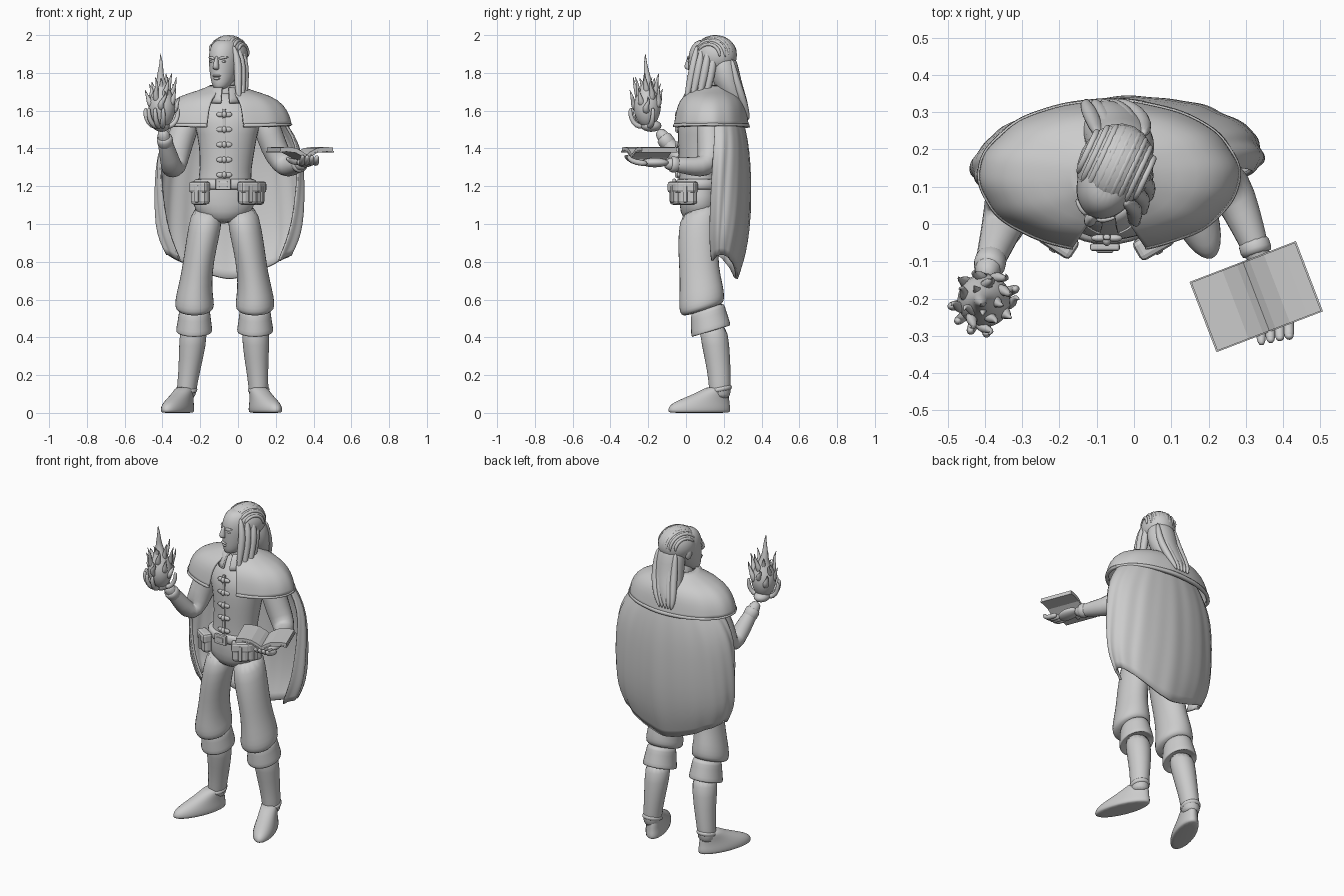
import bpy, bmesh, math, random
from math import sin, cos, pi, radians
from mathutils import Vector, Matrix, Quaternion

random.seed(4)
default_cube = bpy.data.objects.get("Cube")
if default_cube:
    bpy.data.objects.remove(default_cube)

grey = bpy.data.materials.new("plain_grey")
grey.use_nodes = True
tone = (0.6, 0.6, 0.6, 1)
grey.diffuse_color = tone
grey.node_tree.nodes["Principled BSDF"].inputs["Base Color"].default_value = tone
HERE = Matrix.Identity(4)


def finish(name, bm, place=HERE, levels=1, smooth=True):
    bmesh.ops.transform(bm, matrix=place, verts=bm.verts)
    bmesh.ops.recalc_face_normals(bm, faces=bm.faces)
    mesh = bpy.data.meshes.new(name)
    bm.to_mesh(mesh)
    bm.free()
    mesh.materials.append(grey)
    for poly in mesh.polygons:
        poly.use_smooth = smooth
    obj = bpy.data.objects.new(name, mesh)
    bpy.context.collection.objects.link(obj)
    if levels:
        mod = obj.modifiers.new("Smooth", 'SUBSURF')
        mod.levels = mod.render_levels = levels
    return obj


def skin(name, rings, place=HERE, closed=True):
    """Bridge rings of points; closed rings are capped."""
    bm = bmesh.new()
    rows = [[bm.verts.new(p) for p in ring] for ring in rings]
    n = len(rows[0])
    for a, b in zip(rows, rows[1:]):
        for i in range(n if closed else n - 1):
            j = (i + 1) % n
            bm.faces.new((a[i], a[j], b[j], b[i]))
    if closed:
        bm.faces.new(rows[0])
        bm.faces.new(rows[-1])
    return finish(name, bm, place)


def loft(name, stations, place=HERE, slope=0, n=16):
    """Level ellipses (x, y, z, rx, ry); slope lifts the rear."""
    turns = [2 * pi * i / n for i in range(n)]
    return skin(name, [[(x + rx * cos(t), y + ry * sin(t), z + slope * ry * sin(t))
                        for t in turns] for x, y, z, rx, ry in stations], place)


def tube(name, path, radii, place=HERE, n=10):
    """Round section swept along a path without twisting."""
    pts = [Vector(p) for p in path]
    rings, old = [], None
    for i, p in enumerate(pts):
        ahead = (pts[min(i + 1, len(pts) - 1)] - pts[max(i - 1, 0)]).normalized()
        side = ahead.orthogonal().normalized() if old is None else old.rotation_difference(ahead) @ side
        old = ahead
        rings.append([p + radii[i] * (Quaternion(ahead, 2 * pi * k / n) @ side) for k in range(n)])
    return skin(name, rings, place)


def ball(name, loc, size, place=HERE):
    bm = bmesh.new()
    bmesh.ops.create_uvsphere(bm, u_segments=20, v_segments=12, radius=1)
    shape = Matrix.Translation(loc) @ Matrix.Diagonal((*size, 1))
    return finish(name, bm, place @ shape, 0)


def box(name, loc, size, turn=0, bevel=0.012):
    bm = bmesh.new()
    bmesh.ops.create_cube(bm, size=1)
    shape = Matrix.Translation(loc) @ Matrix.Rotation(radians(turn), 4, 'Z')
    obj = finish(name, bm, shape @ Matrix.Diagonal((*size, 1)), 0, False)
    mod = obj.modifiers.new("Round", 'BEVEL')
    mod.width, mod.segments = bevel, 2
    return obj


def drape(name, cx, cy, rows, arcs, lift=0, fold=0, skew=0, thick=0.014, front=1, n=80):
    """Open cloth around the back; rows are (z, rx, ry), arcs its half-angles at top and hem."""
    rings = []
    for k, (z, rx, ry) in enumerate(rows):
        v = k / (len(rows) - 1)
        arc = radians(arcs[0] + (arcs[1] - arcs[0]) * v * v * (3 - 2 * v))
        ring = []
        for i in range(n + 1):
            t = 2 * i / n - 1
            a = t * arc
            r = 1 + fold * v ** .5 * (sin(24 * t + v) + 0.7 * sin(40 * t + 1 - v))
            x = rx * r * sin(a)
            y = ry * r * cos(a) * (front if cos(a) < 0 else 1)
            ring.append((cx + x, cy + y + skew * v ** .5 * x, z + lift * v * abs(sin(a)) ** 1.5))
        rings.append(ring)
    obj = skin(name, rings, closed=False)
    mod = obj.modifiers.new("Cloth", 'SOLIDIFY')
    mod.thickness, mod.offset = thick, 0
    return obj


# Torso and belt
loft("torso", [(-.078, .07, 1.0, .06, .07), (-.076, .07, 1.06, .165, .105),
               (-.073, .075, 1.15, .17, .115), (-.07, .07, 1.24, .135, .108),
               (-.06, .075, 1.35, .145, .114), (-.055, .08, 1.48, .16, .128),
               (-.06, .09, 1.58, .2, .132), (-.065, .11, 1.66, .13, .09), (-.065, .11, 1.7, .06, .06)])
loft("belt", [(-.07, .07, z, .162 + g, .118 + g) for z, g in
              ((1.18, 0), (1.185, .013), (1.235, .01), (1.24, -.005))])
box("belt_buckle", (-.078, -.062, 1.21), (.08, .02, .06), bevel=.006)
box("buckle_plate", (-.078, -.07, 1.21), (.045, .015, .03), bevel=.004)
box("placket", (-.073, -.035, 1.42), (.02, .016, .38), bevel=.006)
for i in range(5):
    z = 1.26 + .08 * i
    ball("toggle", (-.073, -.043, z), (.012, .016, .018))
    for s in (-1, 1):
        ball("toggle_loop", (-.073 + s * .02, -.038, z), (.022, .01, .014))

# Pouches on the belt
for x, y, turn in ((-.2, -.04, -33), (.05, -.045, 30), (.1, .01, 65)):
    out = Vector((sin(radians(turn)), -cos(radians(turn)), 0))
    spot = Vector((x, y, 1.16))
    box("pouch", spot, (.1, .06, .12), turn, .022)
    box("pouch_flap", spot + out * .006 + Vector((0, 0, .035)), (.106, .06, .06), turn, .014)
    box("pouch_strap", spot + out * .032, (.022, .016, .09), turn, .005)

# Legs, boots and feet; the left foot stands closer in
MID = -.07
for s in (-1, 1):
    side = "left_" if s > 0 else "right_"
    tuck = .07 if s > 0 else 0

    def leg(rows):
        return [(MID + s * x - tuck * max(0, .45 - z), y, z, rx, ry) for x, y, z, rx, ry in rows]

    loft(side + "trouser", leg([(.09, .07, 1.1, .08, .1), (.106, .065, .98, .09, .108), (.128, .065, .87, .085, .108),
                                (.148, .07, .74, .083, .104), (.16, .08, .64, .096, .118),
                                (.16, .083, .585, .106, .122), (.16, .088, .555, .104, .116),
                                (.16, .09, .54, .085, .095)]), slope=.32)
    loft(side + "boot_cuff", leg([(.16, .115, .56, .078, .086), (.16, .115, .54, .084, .092),
                                  (.161, .125, .48, .091, .1), (.162, .132, .435, .1, .108),
                                  (.162, .134, .428, .094, .1), (.162, .134, .45, .07, .075)]), slope=.3)
    loft(side + "boot_shaft", leg([(.163, .138, .48, .076, .078), (.17, .157, .36, .073, .075),
                                   (.188, .175, .22, .058, .063), (.203, .18, .12, .053, .058),
                                   (.205, .18, .07, .05, .055)]))
    loft(side + "ankle_band", leg([(.202, .18, z, .056 + g, .062 + g) for z, g in
                                   ((.145, -.004), (.125, .005), (.105, 0))]), slope=.2)
    place = Matrix.Translation((MID + s * .25 - tuck * .5, .07, 0)) @ Matrix.Rotation(s * radians(22), 4, 'Z')
    loft(side + "shoe", [(0, 0, 0, .054, .165), (0, 0, .003, .066, .18), (0, 0, .03, .066, .18),
                         (0, .012, .055, .06, .162), (0, .05, .085, .053, .122), (0, .085, .115, .05, .08),
                         (0, .1, .14, .045, .055)], place)

# Cape, shoulder mantle and collar
drape("cape", -.045, .16, [(1.6, .24, .12), (1.5, .31, .15), (1.38, .365, .168), (1.25, .385, .176), (1.05, .387, .175),
                           (.9, .38, .158), (.8, .36, .135), (.71, .325, .105)], (96, 128), .13, .013, .07, front=.6)
drape("mantle", -.067, .13, [(1.73, .075, .07), (1.7, .13, .1), (1.67, .24, .15), (1.62, .305, .177),
                             (1.56, .335, .188), (1.515, .342, .196)], (164, 164), .01, .006)
drape("mantle_trim", -.067, .13, [(1.53, .341, .194), (1.51, .344, .198)], (164, 164), .01, .006, thick=.02)
drape("collar", -.067, .1, [(1.71, .062, .065), (1.725, .075, .078), (1.69, .09, .105), (1.64, .1, .125)], (168, 168))

# Arms with wrist cuffs
ARMS = {
    "right_": ([(-.24, .12, 1.6), (-.3, .11, 1.47), (-.335, .07, 1.33), (-.345, .02, 1.275),
                (-.365, -.04, 1.35), (-.39, -.11, 1.45), (-.4, -.15, 1.5)],
               (-.378, -.075, 1.4), (-.392, -.125, 1.465)),
    "left_": ([(.13, .12, 1.6), (.165, .13, 1.47), (.215, .13, 1.35), (.26, .1, 1.3),
               (.29, .03, 1.305), (.325, -.06, 1.315), (.345, -.12, 1.32)],
              (.315, -.03, 1.31), (.332, -.085, 1.318)),
}
for side, (path, cuff_a, cuff_b) in ARMS.items():
    tube(side + "arm", path, (.07, .078, .074, .064, .053, .039, .03))
    tube(side + "cuff", [cuff_a, Vector(cuff_a).lerp(Vector(cuff_b), .8), cuff_b], (.046, .047, .04))

# Right hand cupped under the flame
FIRE = Vector((-.402, -.205, 1.6))
ball("right_palm", (-.405, -.185, 1.52), (.045, .055, .032))
for deg in (190, 218, 246, 274, 20):
    out = Vector((cos(radians(deg)), sin(radians(deg)), 0))
    base = FIRE + Vector((0, 0, -.085))
    tube("right_finger", [base + out * r + Vector((0, 0, h)) for r, h in
                          ((.02, 0), (.06, .005), (.085, .04), (.092, .085), (.086, .1))],
         (.016, .016, .014, .012, .007), n=8)

# Flame with curling tongues spread over its dome
loft("flame_core", [(FIRE.x, FIRE.y, 1.51, .025, .025), (FIRE.x, FIRE.y, 1.55, .06, .06),
                    (FIRE.x, FIRE.y, 1.62, .08, .08), (FIRE.x, FIRE.y, 1.68, .062, .062),
                    (FIRE.x, FIRE.y, 1.73, .03, .03), (FIRE.x - .012, FIRE.y, 1.79, .017, .016),
                    (FIRE.x - .002, FIRE.y - .01, 1.84, .011, .01), (FIRE.x - .01, FIRE.y - .01, 1.905, .001, .001)])
for i in range(16):
    a = i * 2.4
    swirl = Vector((-sin(a), cos(a), 0)) * random.uniform(-.02, .02)
    high = i / 15
    reach = .07 * (1 - .75 * high ** 2)
    out = Vector((cos(a), sin(a), 0))
    foot = FIRE + Vector((0, 0, -.01 + .1 * high))
    tall = random.uniform(.08, .15)
    tube("flame_tongue", [foot + out * (reach + r) + swirl * w + Vector((0, 0, h * tall)) for r, w, h in
                          ((-.025, 0, 0), (.002, 1, .25), (.008, 0, .5), (.016, -1, .75), (.025, 0, 1))],
         (.026, .02, .012, .007, .001), n=7)

# Left hand under the open book
ball("left_palm", (.355, -.165, 1.325), (.045, .075, .025))
for k in range(4):
    x = .335 + .025 * k
    tube("left_finger", [(x, -.2, 1.32), (x + .004, -.265, 1.325), (x + .006, -.305, 1.345),
                         (x + .008, -.325 + .008 * k, 1.365)], (.018, .017, .015, .009), n=8)
tube("left_thumb", [(.33, -.13, 1.325), (.28, -.16, 1.33), (.255, -.2, 1.35)], (.02, .017, .009), n=8)


def book_part(name, half, depth, thick, base):
    """Open-book cross-section pushed along the spine."""
    bend = [(-1, .038), (-.75, .042), (-.4, .036), (-.12, .014), (0, 0),
            (.12, .014), (.4, .036), (.75, .042), (1, .038)]
    outline = [(u * half, z + base) for u, z in bend]
    outline += [(x, z - thick) for x, z in reversed(outline)]
    bm = bmesh.new()
    ends = [[bm.verts.new((x, y, z)) for x, z in outline] for y in (-depth, depth)]
    count, top = len(outline), len(bend)
    for i in range(count):
        j = (i + 1) % count
        bm.faces.new((ends[0][i], ends[0][j], ends[1][j], ends[1][i]))
    for row in ends:
        for i in range(top - 1):
            bm.faces.new((row[i], row[i + 1], row[count - 2 - i], row[count - 1 - i]))
    place = Matrix.Translation((.328, -.195, 1.362)) @ Matrix.Rotation(radians(21), 4, 'Z')
    finish(name, bm, place, 0, False)


book_part("book_pages", .149, .098, .02, .004)
book_part("book_cover", .153, .101, .008, -.013)

# Head, turned towards the flame
HEAD = Matrix.Translation((-.064, .125, 1.86)) @ Matrix.Rotation(radians(-25), 4, 'Z')
tube("neck", [(-.065, .115, 1.63), (-.065, .115, 1.7), (-.06, .12, 1.8)], (.065, .058, .055))
loft("head", [(0, -.078, -.148, .022, .022), (0, -.06, -.13, .046, .054), (0, -.03, -.085, .067, .088),
              (0, -.015, -.02, .08, .105), (0, -.005, .04, .085, .115), (0, 0, .09, .074, .1),
              (0, 0, .12, .045, .06)], HEAD, n=20)
loft("nose", [(0, -.113, .032, .008, .012), (0, -.123, -.005, .012, .018), (0, -.128, -.032, .02, .024),
              (0, -.118, -.045, .014, .012)], HEAD, n=10)
ball("upper_lip", (0, -.117, -.076), (.025, .01, .006), HEAD)
ball("lower_lip", (0, -.115, -.09), (.02, .01, .007), HEAD)
for s in (-1, 1):
    ball("eye", (s * .034, -.103, .0), (.015, .008, .006), HEAD)
    tube("brow", [(s * .012, -.117, .014), (s * .035, -.111, .022), (s * .06, -.09, .022)],
         (.008, .009, .004), HEAD, n=8)
    ball("ear", (s * .084, .01, -.01), (.012, .022, .034), HEAD)

# Swept-back hair and long locks
ball("hair_cap", (0, .033, .033), (.1, .118, .107), HEAD)
for k in range(-4, 5):
    x = k * .021
    r = math.sqrt(1 - (x / .104) ** 2)
    steps = [.4 + .36 * i for i in range(9)]
    tube("hair_strand", [(x, .033 - .111 * r * cos(p), .033 + .101 * r * sin(p)) for p in steps],
         [.003] + [.01] * 7 + [.004], HEAD, n=8)
loft("back_hair", [(-.04, .19, 1.93, .05, .05), (-.035, .2, 1.85, .092, .078), (-.035, .215, 1.76, .094, .078),
                   (-.05, .245, 1.68, .088, .074), (-.075, .285, 1.61, .074, .05), (-.08, .305, 1.56, .04, .028)])
for k in range(-2, 3):
    tube("back_lock", [(-.035 + k * .03, .24, 1.88), (-.035 + k * .034, .264, 1.76), (-.055 + k * .032, .3, 1.66),
                       (-.08 + k * .026, .322, 1.59), (-.085 + k * .02, .332, 1.55)], (.012, .022, .022, .017, .004))
for dx, dy in ((0, .01), (.02, .04), (.035, .075), (.03, .11)):
    tube("side_lock", [(-.028 + dx, .05 + dy, 1.95), (.0 + dx, .035 + dy, 1.87), (.002 + dx, .02 + dy, 1.78),
                       (.0 + dx, .0 + dy, 1.7), (.012 + dx, -.015 + dy, 1.63)], (.01, .022, .024, .018, .004))
